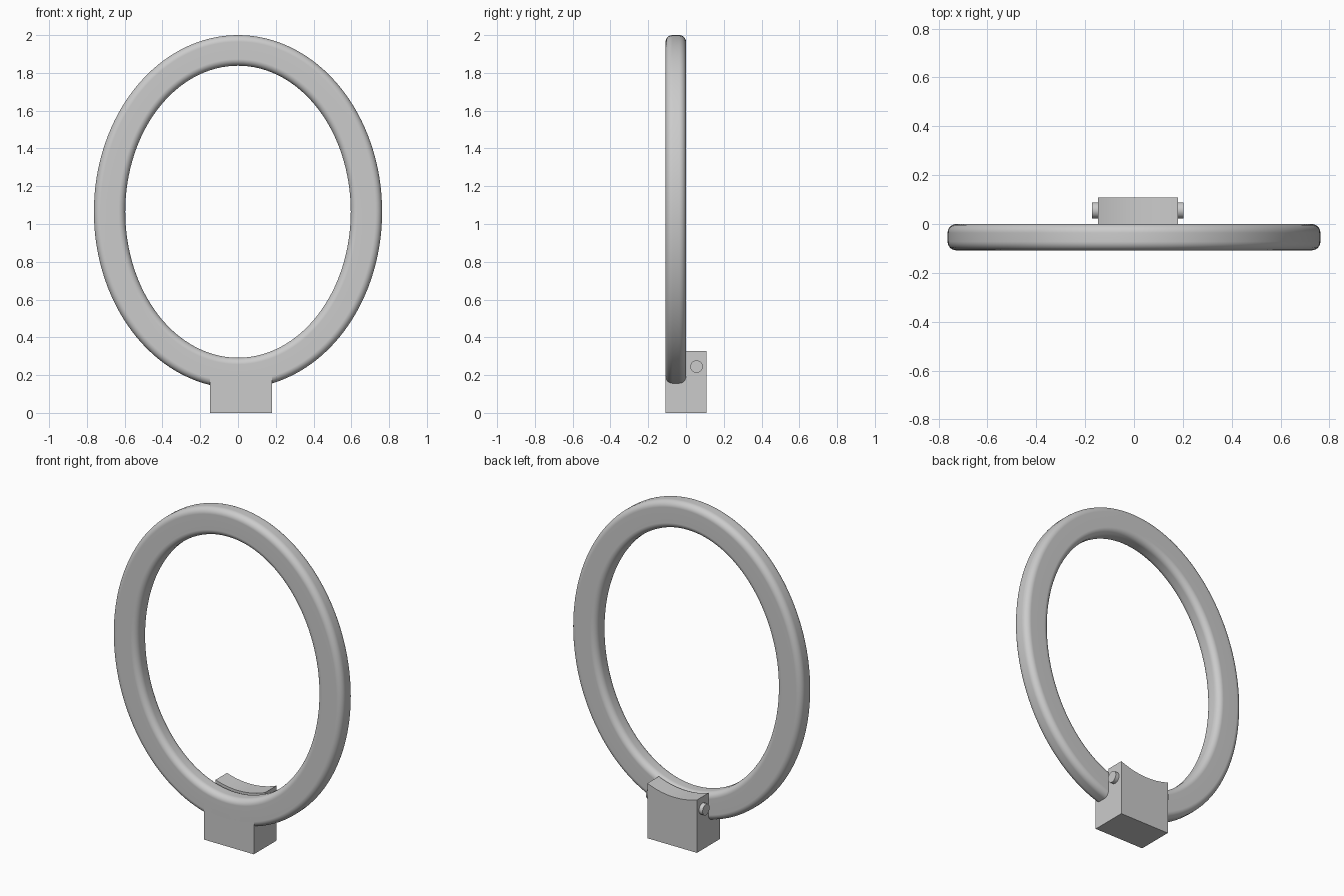
import bpy, bmesh
from math import sin, cos, pi, sqrt, radians

cube = bpy.data.objects.get("Cube")
if cube:
    bpy.data.objects.remove(cube, do_unlink=True)

grey = bpy.data.materials.new("plain_grey")
grey.use_nodes = True
colour = (0.6, 0.6, 0.6, 1)
grey.diffuse_color = colour
grey.node_tree.nodes["Principled BSDF"].inputs["Base Color"].default_value = colour

CENTRE_Z = 1.065
OUTER = (0.763, 0.935)
INNER = (0.597, 0.773)
DEPTH = 0.108
ROUND = 0.036


def sweep(name, sections, closed):
    """Skin a row of equal cross-sections, capping the ends when open."""
    bm = bmesh.new()
    rows = [[bm.verts.new(p) for p in section] for section in sections]
    n = len(rows[0])
    for i in range(len(rows) if closed else len(rows) - 1):
        a, b = rows[i], rows[(i + 1) % len(rows)]
        for j in range(n):
            k = (j + 1) % n
            bm.faces.new((a[j], a[k], b[k], b[j]))
    if not closed:
        bm.faces.new(rows[0])
        bm.faces.new(rows[-1])
    bmesh.ops.recalc_face_normals(bm, faces=bm.faces)
    mesh = bpy.data.meshes.new(name)
    bm.to_mesh(mesh)
    bm.free()
    obj = bpy.data.objects.new(name, mesh)
    bpy.context.collection.objects.link(obj)
    return obj


def finish(obj):
    obj.data.materials.append(grey)
    bpy.ops.object.select_all(action="DESELECT")
    obj.select_set(True)
    bpy.context.view_layer.objects.active = obj
    bpy.ops.object.shade_smooth_by_angle(angle=radians(30))


# Oval ring: rounded rectangle swept between the inner and outer ellipses
width = OUTER[0] - INNER[0]
profile = []
corners = [(width - ROUND, -ROUND), (ROUND, -ROUND),
           (ROUND, ROUND - DEPTH), (width - ROUND, ROUND - DEPTH)]
for q, (u, y) in enumerate(corners):
    for s in range(7):
        t = (q + s / 6) * pi / 2
        profile.append(((u + ROUND * cos(t)) / width, y + ROUND * sin(t)))

sections = []
STEPS = 128
for i in range(STEPS):
    t = 2 * pi * i / STEPS
    sections.append([((INNER[0] + f * (OUTER[0] - INNER[0])) * cos(t), y,
                      CENTRE_Z + (INNER[1] + f * (OUTER[1] - INNER[1])) * sin(t))
                     for f, y in profile])
ring = sweep("oval_ring", sections, True)
finish(ring)
weighted = ring.modifiers.new("flat_face_normals", "WEIGHTED_NORMAL")
weighted.keep_sharp = True

# Mounting block: stepped side profile whose back top follows the inner oval
LEFT, RIGHT, SHOULDER = 0.18, -0.148, 0.22
sections = []
for i in range(17):
    x = RIGHT + (LEFT - RIGHT) * i / 16
    top = CENTRE_Z - INNER[1] * sqrt(1 - (x / INNER[0]) ** 2)
    sections.append([(x, -DEPTH, 0), (x, DEPTH, 0), (x, DEPTH, top),
                     (x, 0, top), (x, 0, SHOULDER), (x, -DEPTH, SHOULDER)])
finish(sweep("mounting_block", sections, False))

# Hinge pin: short round ends stand out on both sides of the block
bpy.ops.mesh.primitive_cylinder_add(vertices=32, radius=0.033, depth=0.375,
                                    location=(0.0155, 0.056, 0.245),
                                    rotation=(0, pi / 2, 0))
pin = bpy.context.object
pin.name = "hinge_pin"
finish(pin)
